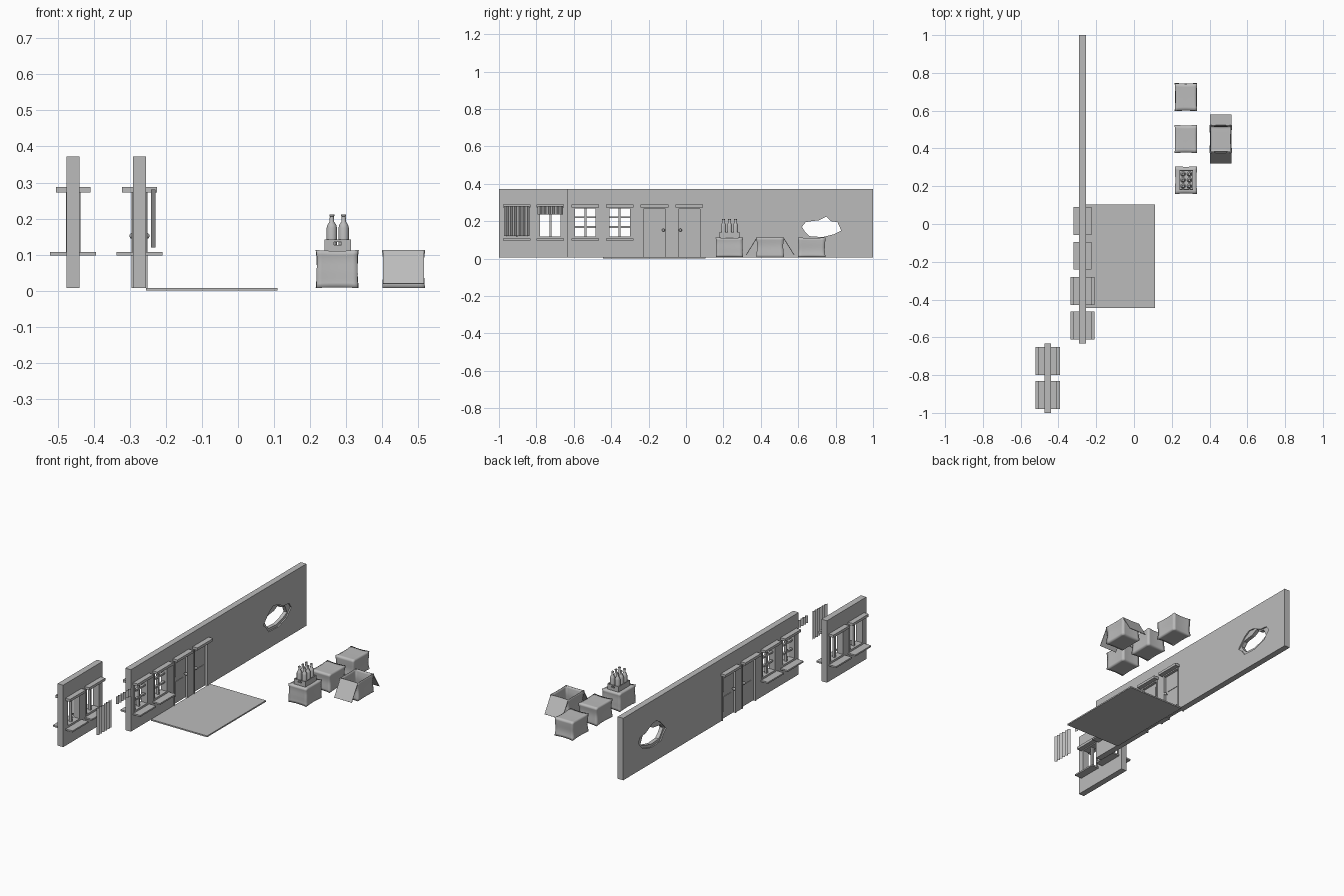
import bpy, bmesh, math
from mathutils import Vector, Matrix

old = bpy.data.objects.get("Cube")
if old:
    bpy.data.objects.remove(old, do_unlink=True)

grey = bpy.data.materials.new("plain_grey")
grey.use_nodes = True
grey.diffuse_color = (0.5, 0.5, 0.5, 1)
grey.node_tree.nodes["Principled BSDF"].inputs["Base Color"].default_value = (0.5, 0.5, 0.5, 1)


def finish(name, bm, smooth=False):
    bmesh.ops.recalc_face_normals(bm, faces=bm.faces)
    for f in bm.faces:
        f.smooth = smooth
    mesh = bpy.data.meshes.new(name)
    bm.to_mesh(mesh)
    bm.free()
    mesh.materials.append(grey)
    obj = bpy.data.objects.new(name, mesh)
    bpy.context.collection.objects.link(obj)
    return obj


def add_box(bm, x0, x1, y0, y1, z0, z1):
    mid = Vector((x0 + x1, y0 + y1, z0 + z1)) / 2
    size = Matrix.Diagonal((x1 - x0, y1 - y0, z1 - z0, 1))
    bmesh.ops.create_cube(bm, size=1, matrix=Matrix.Translation(mid) @ size)


def boxes(name, *parts):
    bm = bmesh.new()
    for p in parts:
        add_box(bm, *p)
    return finish(name, bm)


def prism(name, outline, x0, x1):
    """Extrude a (y, z) outline along x."""
    bm = bmesh.new()
    face = bm.faces.new([bm.verts.new((x0, y, z)) for y, z in outline])
    out = bmesh.ops.extrude_face_region(bm, geom=[face])
    verts = [g for g in out["geom"] if isinstance(g, bmesh.types.BMVert)]
    bmesh.ops.translate(bm, verts=verts, vec=(x1 - x0, 0, 0))
    return finish(name, bm)


def cut(obj, cutter):
    cutter.hide_render = True
    mod = obj.modifiers.new("cut", 'BOOLEAN')
    mod.object = cutter
    mod.solver = 'EXACT'
    bpy.context.view_layer.objects.active = obj
    bpy.ops.object.modifier_apply(modifier=mod.name)
    bpy.data.objects.remove(cutter, do_unlink=True)


# Walls and floor
BASE, TOP, HALF = 0.007, 0.372, 0.018
SIDE, MAIN = -0.457, -0.273
HEAD, SILL, WIDE = 0.273, 0.107, 0.066


def wall(name, x, y0, y1):
    return boxes(name, (x - HALF, x + HALF, y0, y1, BASE, TOP))


side_wall = wall("side_wall", SIDE, -1.0, -0.633)
main_wall = wall("main_wall", MAIN, -0.633, 0.47)
damaged_wall = wall("damaged_wall", MAIN, 0.47, 1.0)
boxes("floor_slab", (-0.255, 0.11, -0.445, 0.103, 0, 0.008))


# Lintels, sills, frames and glazing bars
def lintel(name, x, y):
    boxes(name, (x - 0.048, x + 0.048, y - 0.074, y + 0.074, HEAD, 0.288))


def window(name, wall_obj, x, y, rows):
    cut(wall_obj, boxes("cutter", (x - 0.1, x + 0.1, y - WIDE, y + WIDE, SILL, HEAD)))
    lintel(name + "_lintel", x, y)
    boxes(name + "_sill", (x - 0.064, x + 0.064, y - 0.074, y + 0.074, 0.098, SILL))
    d, t = HALF + 0.002, 0.011
    bars = [(x - d, x + d, y - WIDE, y - WIDE + t, SILL, HEAD),
            (x - d, x + d, y + WIDE - t, y + WIDE, SILL, HEAD),
            (x - d, x + d, y - WIDE + t, y + WIDE - t, SILL, SILL + t),
            (x - d, x + d, y - WIDE + t, y + WIDE - t, HEAD - 0.006, HEAD),
            (x - 0.008, x + 0.008, y - 0.005, y + 0.005, SILL + t, HEAD - 0.006)]
    for i in range(1, rows):
        z = SILL + t + (HEAD - SILL - t) * i / rows
        bars.append((x - 0.007, x + 0.007, y - WIDE + t, y + WIDE - t, z - 0.005, z + 0.005))
    boxes(name + "_frame", *bars)


window("curtain_window", side_wall, SIDE, -0.905, 1)
window("valance_window", side_wall, SIDE, -0.725, 1)
window("front_pane_window", main_wall, MAIN, -0.538, 3)
window("rear_pane_window", main_wall, MAIN, -0.355, 3)


# Doors set back in their openings, knobs on facing edges
def door(name, y, knob_side):
    x = MAIN
    cut(main_wall, boxes("cutter", (x - 0.1, x + 0.1, y - WIDE, y + WIDE, -0.1, HEAD)))
    lintel(name + "_lintel", x, y)
    d = HALF + 0.004
    boxes(name + "_casing",
          (x - d, x + d, y - WIDE, y - WIDE + 0.008, BASE, HEAD),
          (x - d, x + d, y + WIDE - 0.008, y + WIDE, BASE, HEAD),
          (x - d, x + d, y - WIDE, y + WIDE, HEAD - 0.007, HEAD))
    leaf = [(x - 0.007, x + 0.007, y - WIDE + 0.008, y + WIDE - 0.008, BASE, HEAD - 0.007)]
    for z0, z1 in ((0.05, 0.135), (0.165, 0.245)):
        leaf.append((x - 0.01, x + 0.01, y - 0.04, y + 0.04, z0, z1))
    boxes(name + "_leaf", *leaf)
    bm = bmesh.new()
    for s in (-1, 1):
        place = Matrix.Translation((x + s * 0.02, y + knob_side * 0.047, 0.152))
        bmesh.ops.create_uvsphere(bm, u_segments=12, v_segments=8, radius=0.008, matrix=place)
        add_box(bm, x + min(s * 0.02, 0), x + max(s * 0.02, 0), y + knob_side * 0.047 - 0.003,
                y + knob_side * 0.047 + 0.003, 0.149, 0.155)
    finish(name + "_knobs", bm, True)


door("front_door", -0.168, 1)
door("rear_door", 0.017, -1)

# Jagged hole, with a wider chipped layer on each face
hole = [(0.62, 0.17), (0.64, 0.195), (0.67, 0.2), (0.71, 0.205), (0.75, 0.225), (0.775, 0.2),
        (0.81, 0.195), (0.83, 0.15), (0.79, 0.13), (0.73, 0.115), (0.66, 0.12), (0.635, 0.145)]
chips = [(0.6, 0.16), (0.65, 0.215), (0.69, 0.24), (0.73, 0.235), (0.79, 0.205), (0.84, 0.2),
         (0.86, 0.17), (0.82, 0.125), (0.74, 0.1), (0.65, 0.105), (0.625, 0.14)]
cut(damaged_wall, prism("cutter", hole, MAIN - 0.1, MAIN + 0.1))
for s in (-1, 1):
    cut(damaged_wall, prism("cutter", chips, MAIN + s * 0.011, MAIN + s * 0.1))


# Pleated curtains hanging clear of the wall
def curtain(name, y, z0, z1, folds=12):
    bm = bmesh.new()
    cols = []
    for i in range(folds + 1):
        x = -0.235 + (0.006 if i % 2 else -0.006)
        yy = y + (i / folds - 0.5) * 0.136
        cols.append([bm.verts.new((x, yy, z)) for z in (z0, z1)])
    for a, b in zip(cols, cols[1:]):
        bm.faces.new((a[0], b[0], b[1], a[1]))
    finish(name, bm)


curtain("long_curtain", -0.905, 0.12, 0.28)
curtain("short_valance", -0.725, 0.235, 0.28)


# Soft, slightly crushed cartons
def carton(name, x, y, is_open=False):
    bm = bmesh.new()
    bmesh.ops.create_cube(bm, size=2)
    bmesh.ops.subdivide_edges(bm, edges=bm.edges[:], cuts=7, use_grid_fill=True)
    if is_open:
        lid = [f for f in bm.faces if f.calc_center_median().z > 0.999]
        bmesh.ops.delete(bm, geom=lid, context='FACES')
    for v in bm.verts:
        u, w, h = v.co
        pinch = (1 - 0.05 * (1 - h * h)) * (1 + 0.015 * math.sin(4 * h + y * 9))
        sag = 0 if is_open else 0.05 * (1 - u * u * w * w)
        v.co = (x + 0.059 * u * pinch * (1 - 0.04 * (1 - w * w)),
                y + 0.074 * w * pinch * (1 - 0.04 * (1 - u * u)),
                0.06 + 0.053 * h * (1 - sag))
    obj = finish(name, bm, True)
    if is_open:
        obj.modifiers.new("thickness", 'SOLIDIFY').thickness = 0.003


carton("front_carton", 0.275, 0.232)
carton("middle_carton", 0.275, 0.45)
carton("back_carton", 0.275, 0.672)
carton("open_carton", 0.459, 0.45, True)

# Two flaps folded down outside the open carton
for s, name in ((-1, "front_flap"), (1, "back_flap")):
    y0, y1 = 0.45 + s * 0.073, 0.45 + s * 0.13
    prism(name, [(y0, 0.112), (y1, 0.02), (y1 - s * 0.003, 0.018), (y0 - s * 0.003, 0.109)],
          0.402, 0.516)

# Bottle tray on the front carton
tray = boxes("bottle_tray", (0.24, 0.313, 0.18, 0.285, 0.108, 0.142))
cut(tray, boxes("cutter", (0.244, 0.309, 0.184, 0.281, 0.114, 0.2)))
cut(tray, boxes("cutter", (0.266, 0.287, 0.1, 0.4, 0.127, 0.135)))

# Bottles lathed from one profile
profile = [(0, 0), (0.0145, 0), (0.0145, 0.06), (0.012, 0.069), (0.0065, 0.077),
           (0.0055, 0.092), (0.007, 0.093), (0.007, 0.098), (0, 0.098)]
for col in (-1, 1):
    for row in (-1, 0, 1):
        bm = bmesh.new()
        vs = [bm.verts.new((r, 0, z)) for r, z in profile]
        es = [bm.edges.new(pair) for pair in zip(vs, vs[1:])]
        bmesh.ops.spin(bm, geom=vs + es, cent=(0, 0, 0), axis=(0, 0, 1),
                       angle=math.tau, steps=12)
        bmesh.ops.remove_doubles(bm, verts=bm.verts, dist=0.0001)
        bottle = finish("bottle", bm, True)
        bottle.location = (0.2765 + col * 0.0165, 0.2325 + row * 0.032, 0.114)
        bpy.ops.object.select_all(action='DESELECT')
        bottle.select_set(True)
        bpy.context.view_layer.objects.active = bottle
        bpy.ops.object.shade_smooth_by_angle(angle=math.radians(40))
